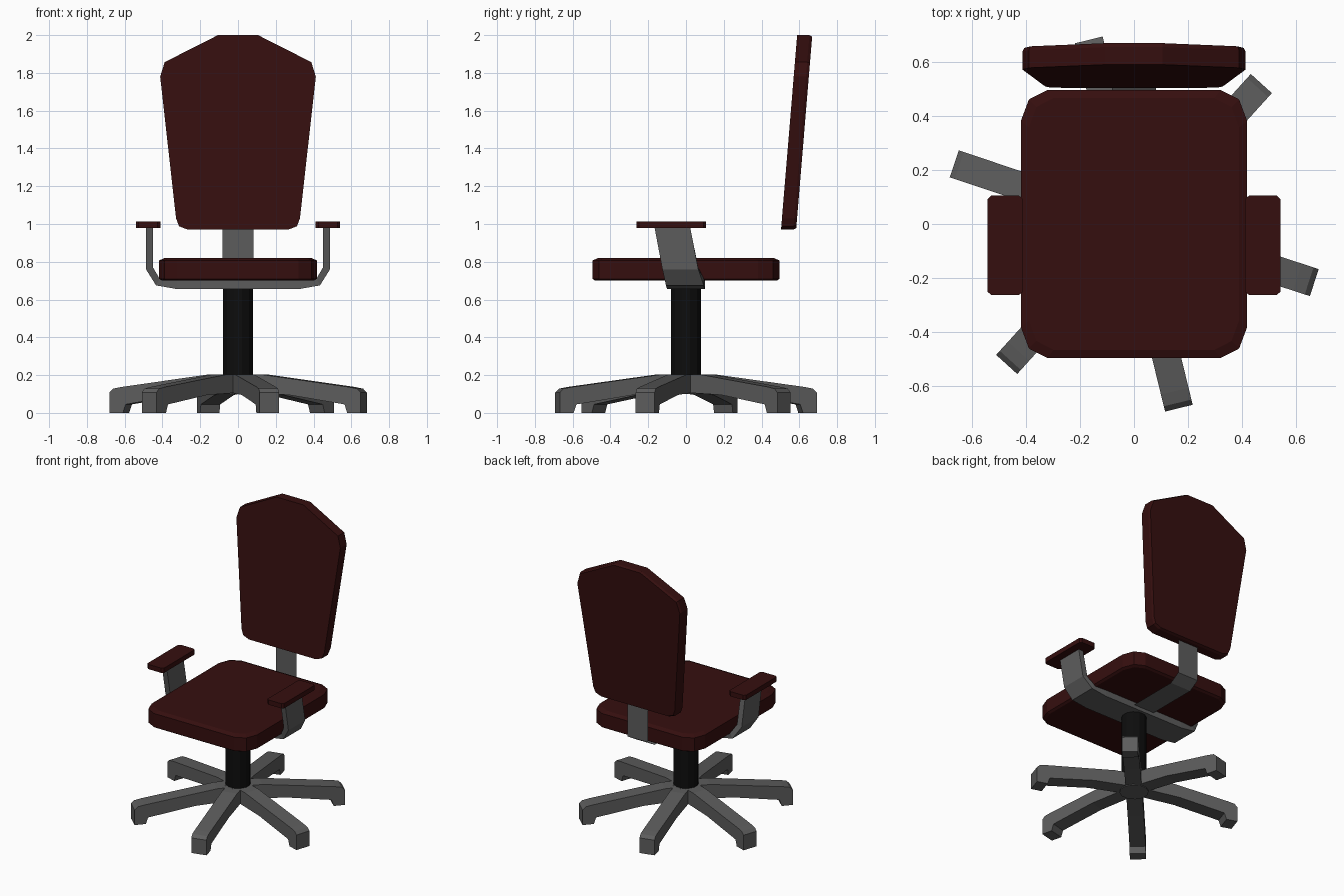
import bpy, bmesh, math
from mathutils import Matrix

if "Cube" in bpy.data.objects:
    bpy.data.objects.remove(bpy.data.objects["Cube"])


def material(name, rgb):
    m = bpy.data.materials.new(name)
    m.diffuse_color = (*rgb, 1)
    m.use_nodes = True
    m.node_tree.nodes["Principled BSDF"].inputs["Base Color"].default_value = m.diffuse_color
    return m


MAROON = material("dark maroon", (0.036, 0.0045, 0.0045))
GREY = material("mid grey", (0.108, 0.108, 0.108))
BLACK = material("near black", (0.004, 0.004, 0.004))


def loft(name, rings, mat, caps=True, closed=True, turn=0.0):
    """Skin a list of equal-length point rings into one object."""
    bm = bmesh.new()
    vs = [[bm.verts.new(p) for p in r] for r in rings]
    n = len(rings[0])
    for a, b in zip(vs, vs[1:]):
        for i in range(n if closed else n - 1):
            j = (i + 1) % n
            bm.faces.new((a[i], a[j], b[j], b[i]))
    if caps:
        bm.faces.new(vs[0][::-1])
        bm.faces.new(vs[-1])
    if closed:
        bmesh.ops.recalc_face_normals(bm, faces=bm.faces[:])
    bm.transform(Matrix.Rotation(turn, 4, 'Z'))
    me = bpy.data.meshes.new(name)
    bm.to_mesh(me)
    bm.free()
    me.materials.append(mat)
    ob = bpy.data.objects.new(name, me)
    bpy.context.collection.objects.link(ob)
    return ob


def mirror_outline(half):
    """Complete a left-right symmetric outline from its +x half."""
    return half + [(-x, v) for x, v in reversed(half)]


def circle(r, z, n=12):
    return [(r * math.cos(2 * math.pi * (i + .5) / n),
             r * math.sin(2 * math.pi * (i + .5) / n), z) for i in range(n)]


# seat cushion with clipped corners and eased rim
seat = mirror_outline([(.32, -.495), (.388, -.46), (.418, -.38),
                       (.418, .38), (.388, .46), (.32, .495)])


def seat_ring(inset, z):
    return [(x * (1 - inset / .418), y * (1 - inset / .495), z) for x, y in seat]


loft("seat", [seat_ring(.015, .70), seat_ring(0, .71),
              seat_ring(0, .807), seat_ring(.03, .82)], MAROON)

# backrest, leaning slightly backward
back = mirror_outline([(.265, .97), (.312, .988), (.328, 1.03), (.412, 1.78),
                       (.388, 1.857), (.106, 2.0)])


def back_ring(depth, scale):
    ring = []
    for x, z in back:
        z2 = 1.485 + (z - 1.485) * scale
        ring.append((x * scale, .503 + .083 * (z2 - .97) + depth, z2))
    return ring


loft("backrest", [back_ring(0, 1), back_ring(.065, 1), back_ring(.08, .985)], MAROON)

# thin strap joining the seat base to the backrest
strap = [(.0, .68), (.47, .68), (.545, .725), (.545, 1.0)]
loft("back_support", [[(-.082, y, z) for y, z in strap],
                      [(.082, y, z) for y, z in strap]], GREY, False, False)

# arm supports and arm pads, left and right
# each station: outer (x, z), inner (x, z), y centre, half width
stations = [((.487, .985), (.45, .985), -.073, .094),
            ((.487, .76), (.45, .77), -.03, .095),
            ((.434, .675), (.415, .71), -.006, .10),
            ((.32, .655), (.32, .70), .0, .10),
            ((.0, .655), (.0, .70), .0, .10)]
pad = [(.41, -.25), (.425, -.262), (.527, -.262), (.541, -.25),
       (.541, .092), (.527, .105), (.425, .105), (.41, .092)]
for side, s in (("left", -1), ("right", 1)):
    rings = [[(s * o[0], y - w, o[1]), (s * o[0], y + w, o[1]),
              (s * i[0], y + w, i[1]), (s * i[0], y - w, i[1])]
             for o, i, y, w in stations]
    loft(side + "_arm_support", rings, GREY)
    loft(side + "_arm_pad", [[(s * x, y, z) for x, y in pad] for z in (.98, 1.014)], MAROON)

# gas column and hub
loft("column", [circle(.083, .17), circle(.083, .70)], BLACK)
loft("hub", [circle(.095, .10), circle(.095, .204)], GREY)

# six base legs, swept from one side profile (radius, height)
leg = [(0, .205), (.15, .203), (.635, .137), (.68, .128), (.70, .108), (.70, 0),
       (.625, 0), (.61, .045), (.30, .095), (0, .11)]
for k, deg in enumerate((47.8, 103.8, 161.5, 227.8, 283.7, 342)):
    loft("base_leg_%d" % (k + 1), [[(r, w, z) for r, z in leg] for w in (-.0525, .0525)],
         GREY, turn=math.radians(deg))
